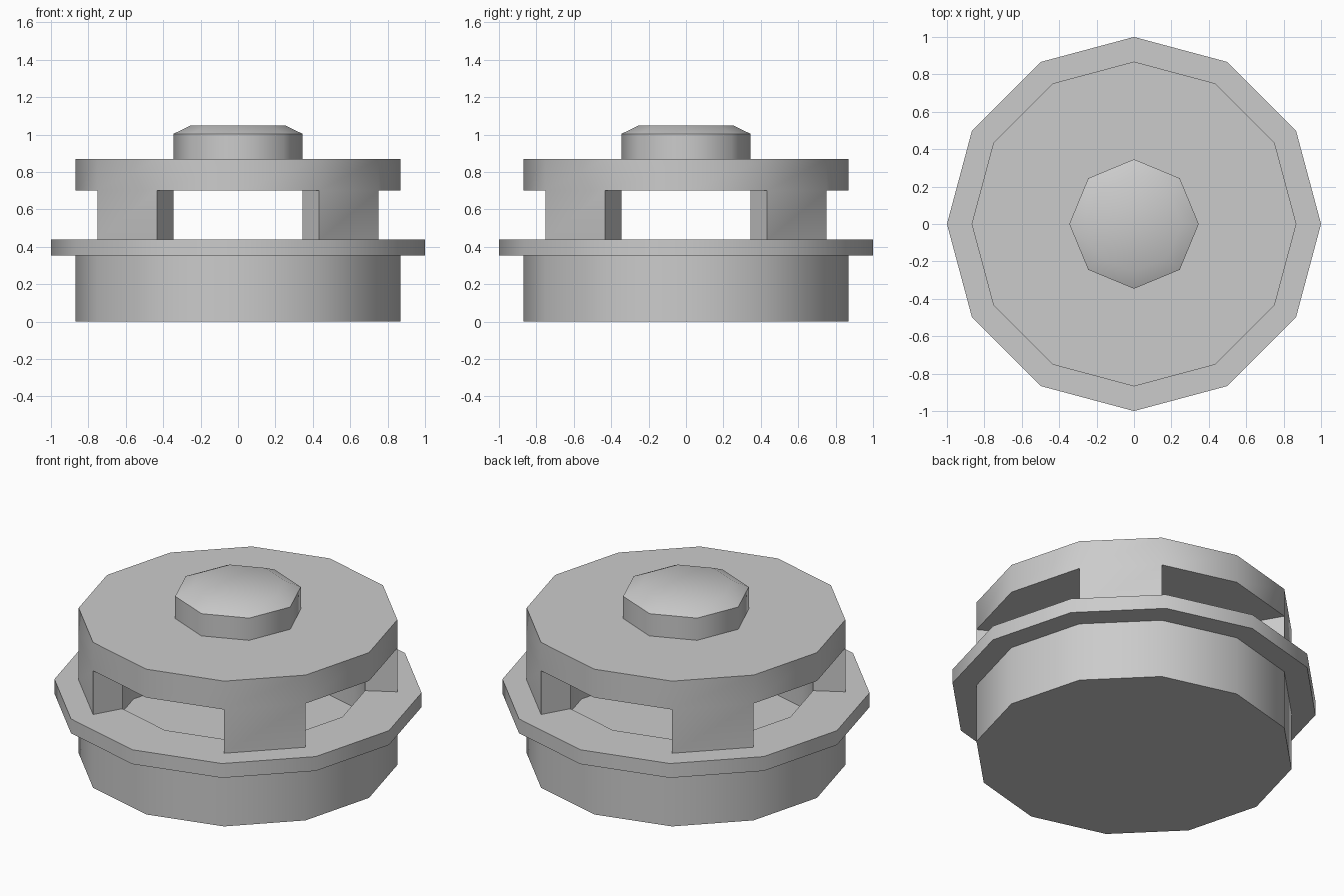
import bpy, bmesh
from math import cos, sin, pi, radians

if "Cube" in bpy.data.objects:
    bpy.data.objects.remove(bpy.data.objects["Cube"])

R_RIM, R_OUT, R_IN = 1.0, 0.868, 0.692
Z_FLOOR, Z_RIM0, Z_RIM1, Z_LID0, Z_LID1 = 0.175, 0.352, 0.438, 0.70, 0.87


def ring(bm, n, r, z):
    return [bm.verts.new((r * cos(2 * pi * i / n), r * sin(2 * pi * i / n), z)) for i in range(n)]


def seg(bm, a, b, i):
    """Quad joining segment i of two rings."""
    j = (i + 1) % len(a)
    bm.faces.new((a[i], a[j], b[j], b[i]))


def bridge(bm, *rings):
    for a, b in zip(rings, rings[1:]):
        for i in range(len(a)):
            seg(bm, a, b, i)


def finish(bm, name):
    loose = [v for v in bm.verts if not v.link_faces]
    bmesh.ops.delete(bm, geom=loose, context='VERTS')
    bmesh.ops.recalc_face_normals(bm, faces=bm.faces[:])
    me = bpy.data.meshes.new(name)
    bm.to_mesh(me)
    bm.free()
    ob = bpy.data.objects.new(name, me)
    bpy.context.collection.objects.link(ob)
    bpy.ops.object.select_all(action='DESELECT')
    ob.select_set(True)
    bpy.context.view_layer.objects.active = ob
    bpy.ops.object.shade_smooth_by_angle(angle=radians(50))
    return ob


# Hollow twelve-sided housing: base, rim, four pillars and lid
bm = bmesh.new()
N = 12
base = ring(bm, N, R_OUT, 0)
out_low = ring(bm, N, R_OUT, Z_RIM1)
in_low = ring(bm, N, R_IN, Z_RIM1)
out_high = ring(bm, N, R_OUT, Z_LID0)
in_high = ring(bm, N, R_IN, Z_LID0)
floor = ring(bm, N, R_IN, Z_FLOOR)
lid = ring(bm, N, R_OUT, Z_LID1)

# Base wall and projecting rim
bridge(bm, base, ring(bm, N, R_OUT, Z_RIM0), ring(bm, N, R_RIM, Z_RIM0),
       ring(bm, N, R_RIM, Z_RIM1), out_low)
bridge(bm, in_low, floor)
bridge(bm, out_high, lid)
for cap in (base, floor, in_high, lid):
    bm.faces.new(cap)

# One pillar and two open window segments per quarter
for i in range(N):
    if i % 3 == 1:
        seg(bm, out_low, out_high, i)
        seg(bm, in_low, in_high, i)
        for k in (i, i + 1):
            bm.faces.new((out_low[k], out_high[k], in_high[k], in_low[k]))
    else:
        seg(bm, out_low, in_low, i)
        seg(bm, out_high, in_high, i)
finish(bm, "lantern_housing")

# Eight-sided cap button with a bevelled top
bm = bmesh.new()
bottom = ring(bm, 8, 0.346, Z_LID1)
top = ring(bm, 8, 0.256, 1.047)
bridge(bm, bottom, ring(bm, 8, 0.346, 1.003), top)
bm.faces.new(bottom)
bm.faces.new(top)
finish(bm, "top_button")
